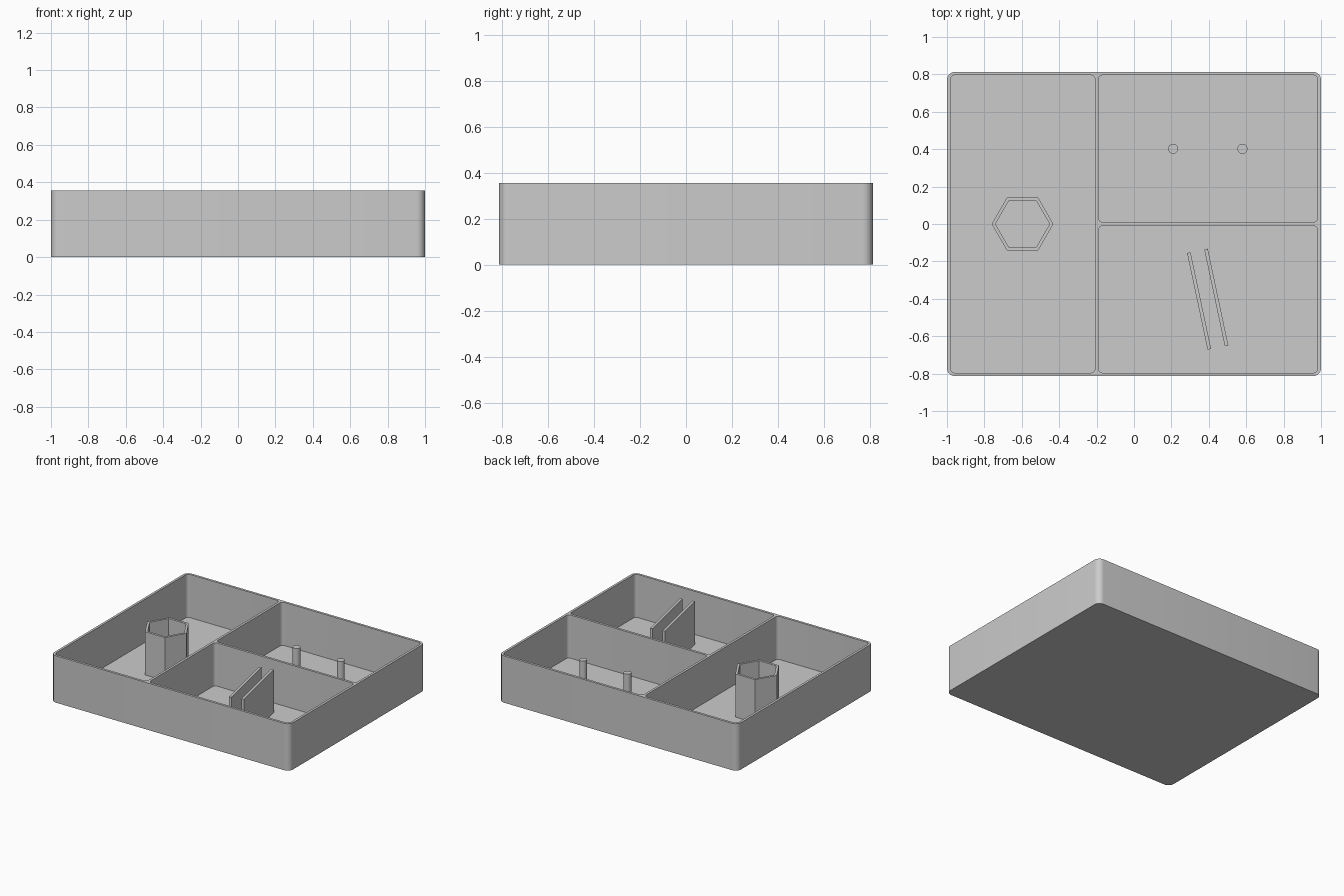
import bpy
import bmesh
from math import cos, sin, pi, radians
from mathutils import Vector

default = bpy.data.objects.get("Cube")
if default:
    bpy.data.objects.remove(default, do_unlink=True)

HEIGHT, FLOOR = 0.355, 0.028

grey = bpy.data.materials.new("light grey plastic")
grey.use_nodes = True
colour = (0.6, 0.6, 0.6, 1)
grey.diffuse_color = colour
grey.node_tree.nodes["Principled BSDF"].inputs["Base Color"].default_value = colour


def prism(name, outline, z0, z1):
    """Extrude a closed outline of (x, y) points from z0 to z1."""
    bm = bmesh.new()
    base = bm.faces.new([bm.verts.new((x, y, z0)) for x, y in outline])
    top = bmesh.ops.extrude_face_region(bm, geom=[base])["geom"]
    moved = [v for v in top if isinstance(v, bmesh.types.BMVert)]
    bmesh.ops.translate(bm, verts=moved, vec=(0, 0, z1 - z0))
    bmesh.ops.recalc_face_normals(bm, faces=bm.faces)
    mesh = bpy.data.meshes.new(name)
    bm.to_mesh(mesh)
    bm.free()
    mesh.materials.append(grey)
    obj = bpy.data.objects.new(name, mesh)
    bpy.context.collection.objects.link(obj)
    return obj


def rounded(x0, x1, y0, y1, r, steps=8):
    """Rectangle outline with rounded corners."""
    corners = [(x1 - r, y1 - r), (x0 + r, y1 - r), (x0 + r, y0 + r), (x1 - r, y0 + r)]
    return [(cx + r * cos(pi / 2 * (q + i / steps)), cy + r * sin(pi / 2 * (q + i / steps)))
            for q, (cx, cy) in enumerate(corners) for i in range(steps + 1)]


def polygon(cx, cy, r, sides):
    return [(cx + r * cos(2 * pi * i / sides), cy + r * sin(2 * pi * i / sides))
            for i in range(sides)]


def activate(obj):
    bpy.ops.object.select_all(action="DESELECT")
    obj.select_set(True)
    bpy.context.view_layer.objects.active = obj


def cut(obj, cutter):
    """Subtract the cutter from the object, then discard the cutter."""
    cutter.hide_render = True
    mod = obj.modifiers.new("pocket", "BOOLEAN")
    mod.operation, mod.solver, mod.object = "DIFFERENCE", "EXACT", cutter
    activate(obj)
    bpy.ops.object.modifier_apply(modifier=mod.name)
    bpy.data.objects.remove(cutter, do_unlink=True)


def smooth(obj):
    activate(obj)
    bpy.ops.object.shade_smooth_by_angle(angle=radians(30))


# Tray body with three pockets
tray = prism("tray", rounded(-1, 1, -0.814, 0.814, 0.045), 0, HEIGHT)
for x0, x1, y0, y1 in [(-0.982, -0.208, -0.796, 0.796),
                       (-0.19, 0.982, 0.009, 0.796),
                       (-0.19, 0.982, -0.796, -0.009)]:
    cut(tray, prism("pocket_cutter", rounded(x0, x1, y0, y1, 0.025), FLOOR, HEIGHT + 0.1))
smooth(tray)

# Hollow hexagonal holder
holder = prism("hexagonal_holder", polygon(-0.596, 0, 0.165, 6), FLOOR - 0.01, HEIGHT)
cut(holder, prism("holder_cutter", polygon(-0.596, 0, 0.145, 6), FLOOR - 0.1, HEIGHT + 0.1))

# Pair of round pegs
for side, x in (("right", 0.209), ("left", 0.58)):
    smooth(prism(side + "_peg", polygon(x, 0.402, 0.027, 16), FLOOR - 0.01, 0.27))

# Pair of slanted upright plates
along = Vector((sin(radians(12)), -cos(radians(12))))
across = Vector((cos(radians(12)), sin(radians(12))))
for side, sign in (("right", -1), ("left", 1)):
    centre = Vector((0.394, -0.402)) + across * 0.047 * sign
    outline = [centre + along * 0.264 * a + across * 0.0095 * b
               for a, b in ((-1, -1), (1, -1), (1, 1), (-1, 1))]
    prism(side + "_plate", outline, FLOOR - 0.01, HEIGHT - 0.003)
